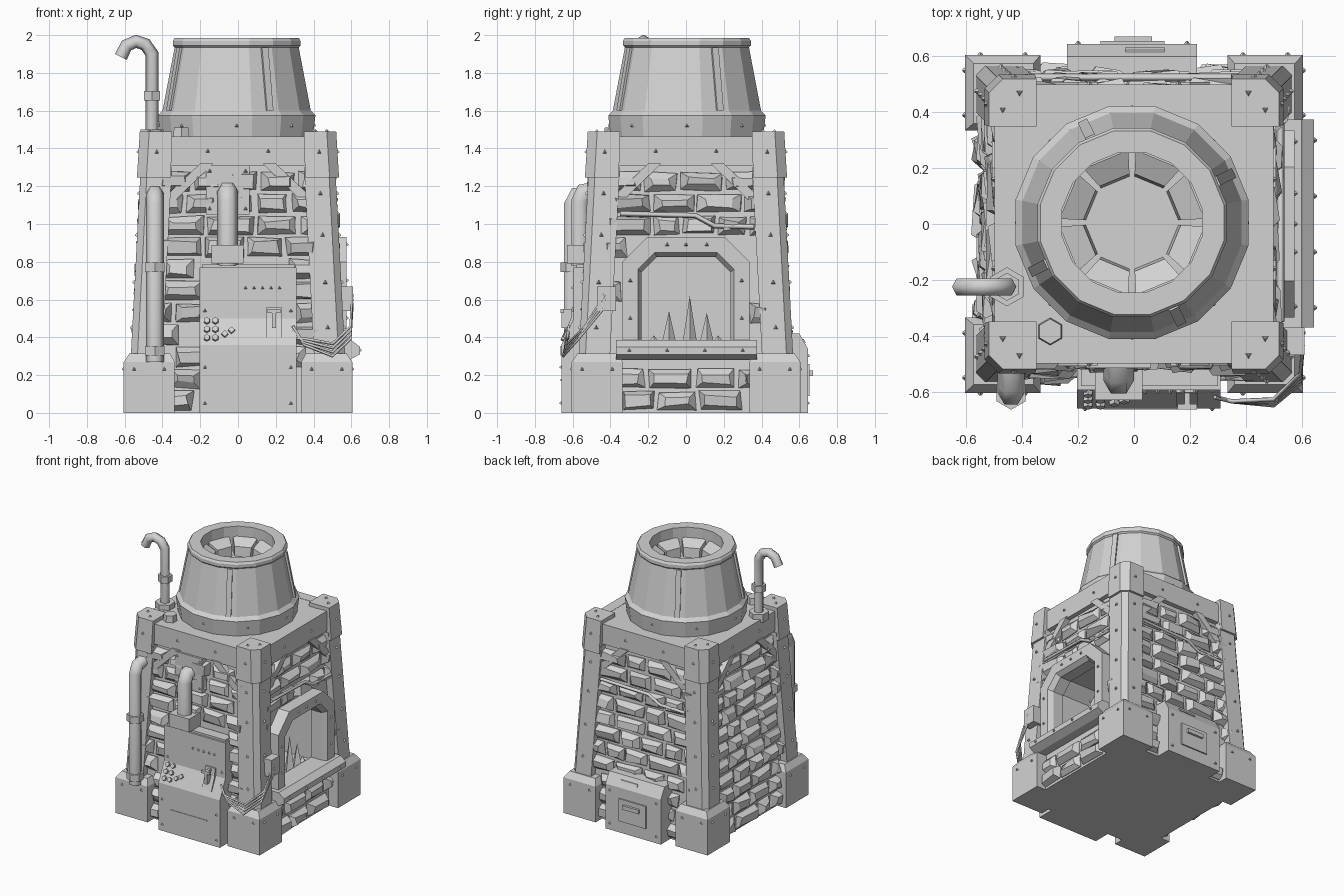
import bpy, bmesh, math, random
from mathutils import Vector, Matrix

random.seed(4)
if "Cube" in bpy.data.objects:
    bpy.data.objects.remove(bpy.data.objects["Cube"], do_unlink=True)

grey = bpy.data.materials.new("stone_grey")
grey.use_nodes = True
grey.diffuse_color = (0.65, 0.65, 0.65, 1)
grey.node_tree.nodes["Principled BSDF"].inputs["Base Color"].default_value = grey.diffuse_color

FRONT, MOUTH, BACK, PLAIN = range(4)
SIDES = (-1, 1)


def place(side, u, out, z):
    """Point on one side of the tower: u along it, out from the centre."""
    along = [(1, 0), (0, 1), (-1, 0), (0, -1)][side]
    normal = [(0, -1), (1, 0), (0, 1), (-1, 0)][side]
    return Vector((along[0] * u + normal[0] * out, along[1] * u + normal[1] * out, z))


def finish(name, bm):
    bmesh.ops.remove_doubles(bm, verts=bm.verts, dist=0.0001)
    bmesh.ops.recalc_face_normals(bm, faces=bm.faces)
    mesh = bpy.data.meshes.new(name)
    bm.to_mesh(mesh)
    bm.free()
    mesh.materials.append(grey)
    obj = bpy.data.objects.new(name, mesh)
    bpy.context.collection.objects.link(obj)
    return obj


def add_loft(bm, rings):
    rows = [[bm.verts.new(p) for p in ring] for ring in rings]
    count = len(rows[0])
    for low, high in zip(rows, rows[1:]):
        for i in range(count):
            j = (i + 1) % count
            bm.faces.new((low[i], low[j], high[j], high[i]))
    bm.faces.new(rows[0])
    bm.faces.new(rows[-1])


def loft(name, rings):
    bm = bmesh.new()
    add_loft(bm, rings)
    return finish(name, bm)


def side_box(name, side, u, out, z):
    return loft(name, [[place(side, a, b, h) for a, b in
                ((u[0], out[0]), (u[1], out[0]), (u[1], out[1]), (u[0], out[1]))] for h in z])


def side_profile(name, side, u, profile):
    return loft(name, [[place(side, a, out, z) for out, z in profile] for a in u])


def pegs(name, spots, r1, r2, depth, sides):
    bm = bmesh.new()
    for pos, normal in spots:
        turn = Vector(normal).to_track_quat('Z', 'Y').to_matrix().to_4x4()
        bmesh.ops.create_cone(bm, cap_ends=True, segments=sides, radius1=r1, radius2=r2,
                              depth=depth, matrix=Matrix.Translation(pos) @ turn)
    return finish(name, bm)


def pipe(name, points, radius, resolution=1):
    curve = bpy.data.curves.new(name, 'CURVE')
    curve.dimensions = '3D'
    curve.bevel_depth = radius
    curve.bevel_resolution = resolution
    curve.use_fill_caps = True
    line = curve.splines.new('POLY')
    line.points.add(len(points) - 1)
    for target, p in zip(line.points, points):
        target.co = (*p, 1)
    curve.materials.append(grey)
    obj = bpy.data.objects.new(name, curve)
    bpy.context.collection.objects.link(obj)


def corners(name, levels, chamfer):
    """Four copies of a corner post; each level is z, inner and outer edge."""
    for sx in SIDES:
        for sy in SIDES:
            loft(f"{name}_{'right' if sx < 0 else 'left'}_{'front' if sy < 0 else 'back'}",
                 [[(sx * x, sy * y, z) for x, y in
                   ((a, a), (b, a), (b, b - chamfer), (b - chamfer, b), (a, b))]
                  for z, a, b in levels])


def wall(z):
    return 0.53 - 0.05 * z


# Tapered stone core, with the furnace mouth cut into it
core = loft("stone_core", [[(wall(z) * x, wall(z) * y, z) for x, y in
                            ((-1, -1), (1, -1), (1, 1), (-1, 1))] for z in (0, 1.44)])


def arch(width, top, cut, base=0.36):
    return [(-width, base), (-width, top - cut), (cut - width, top),
            (width - cut, top), (width, top - cut), (width, base)]


cutter = loft("mouth_cutter", [[place(MOUTH, u, out, z) for u, z in arch(0.25, 0.84, 0.08)]
                               for out in (0.2, 0.7)])
cutter.hide_render = cutter.hide_viewport = True
cut = core.modifiers.new("mouth", 'BOOLEAN')
cut.operation, cut.object = 'DIFFERENCE', cutter

outer, middle, inner = arch(0.335, 0.93, 0.13), arch(0.255, 0.85, 0.09), arch(0.235, 0.825, 0.08)
loft("mouth_arch", [[place(MOUTH, o[0], 0.45, o[1]), place(MOUTH, o[0], 0.575, o[1]),
                     place(MOUTH, m[0], 0.575, m[1]), place(MOUTH, n[0], 0.54, n[1]),
                     place(MOUTH, n[0], 0.45, n[1])] for o, m, n in zip(outer, middle, inner)])
side_profile("mouth_sill", MOUTH, (-0.37, 0.375),
             ((0.45, 0.29), (0.59, 0.28), (0.645, 0.31), (0.645, 0.35), (0.6, 0.385), (0.45, 0.385)))
for i, (u, tall) in enumerate(((-0.09, 0.18), (0.02, 0.26), (0.11, 0.17), (0.17, 0.05), (-0.17, 0.05))):
    pegs(f"flame_{i}", [(place(MOUTH, u, 0.42, 0.36 + tall / 2), (0, 0, 1))], 0.04, 0, tall, 4)

# Rough bricks in staggered rows
for side, label in enumerate(("front", "mouth", "back", "plain")):
    bm = bmesh.new()
    for row in range(11):
        z = 0.065 + 0.116 * row
        limit = 0.33 if z < 0.3 else 0.43 - 0.03 * z
        u = -limit + random.uniform(-0.08, 0.0)
        while u < limit - 0.05:
            size = min(random.uniform(0.15, 0.27), limit + 0.04 - u)
            mid = u + size / 2
            blocked = side == MOUTH and 0.24 < z < 0.95 and abs(mid) < 0.37
            blocked |= side == FRONT and z < 0.82 and -0.2 < mid < 0.3
            if not blocked:
                rings = []
                for shrink, lift in ((0, -0.02), (0, 0.008), (random.uniform(0.02, 0.04), 0.045)):
                    ring = []
                    for a, b in ((-1, -1), (1, -1), (1, 1), (-1, 1)):
                        du = a * (size / 2 - 0.012 - shrink) + random.uniform(-0.01, 0.01)
                        dz = b * (0.048 - shrink * 0.8) + random.uniform(-0.008, 0.008)
                        rough = random.uniform(-0.018, 0.012) if shrink else 0
                        ring.append(place(side, mid + du, wall(z) + lift + rough, z + dz))
                    rings.append(ring)
                add_loft(bm, rings)
            u += size
    finish(f"bricks_{label}", bm)

    # Top beam and its two diagonal braces
    side_box(f"top_beam_{label}", side, (-0.38, 0.38), (0.42, 0.5), (1.31, 1.462))
    for s in SIDES:
        loft(f"brace_{label}_{'b' if s > 0 else 'a'}",
             [[place(side, s * u, out, z) for u, z in
               ((0.38, 1.08), (0.38, 1.15), (0.2, 1.32), (0.13, 1.32))] for out in (0.44, 0.508)])

# Corner feet, leaning posts and caps
corners("foot_block", [(0, 0.335, 0.605), (0.27, 0.335, 0.605), (0.315, 0.36, 0.575)], 0)
corners("post", [(0.25, 0.405, 0.57), (1.3, 0.35, 0.515)], 0.035)
corners("post_cap", [(1.245, 0.355, 0.535), (1.49, 0.35, 0.52)], 0.05)
loft("deck", [[(0.49 * x, 0.49 * y, z) for x, y in ((-1, -1), (1, -1), (1, 1), (-1, 1))]
              for z in (1.42, 1.46)])

# Chimney drum with ribs and an inner ring of slabs
hub = Vector((-0.007, 0.005, 0))


def around(angle, r, z):
    return hub + Vector((r * math.cos(angle), r * math.sin(angle), z))


step = math.tau / 16
profile = ((0.41, 1.45), (0.425, 1.575), (0.4, 1.6), (0.335, 1.935), (0.345, 1.945),
           (0.345, 1.97), (0.335, 1.985), (0.255, 1.985), (0.255, 1.8))
loft("chimney_drum", [[around(step * (i + 0.5), r, z) for i in range(16)] for r, z in profile])
for i in range(4):
    a = math.radians(26 + 90 * i)
    loft(f"drum_rib_{i}", [[around(a + t / r, r + lift, z) for t, lift in
                            ((-0.018, -0.03), (0.018, -0.03), (0.018, 0.012), (-0.018, 0.012))]
                           for r, z in ((0.395, 1.6), (0.333, 1.935))])
for i in range(8):
    a, b = (math.radians(45 * i + t) for t in (3, 42))
    loft(f"flue_slab_{i}", [[around(t, 0.26, 1.79), around(t, 0.26, 1.91),
                             around(t, 0.175, 1.87), around(t, 0.165, 1.79)] for t in (a, b)])

# Control console
side_profile("console", FRONT, (-0.205, 0.31),
             ((0.45, 0), (0.66, 0), (0.66, 0.36), (0.595, 0.5), (0.595, 0.77), (0.45, 0.77)))
side_box("console_lid", FRONT, (-0.19, 0.3), (0.5, 0.58), (0.765, 0.785))
slope = (0, -0.9, 0.42)


def desk(u, z):
    return place(FRONT, u, 0.66 - 0.46 * (z - 0.36), z)


pegs("console_knobs", [(desk(u, z), slope) for u in (-0.165, -0.12) for z in (0.395, 0.44, 0.485)],
     0.02, 0.017, 0.03, 6)
pegs("console_switches", [(desk(u, z), slope) for u, z in ((-0.07, 0.415), (-0.035, 0.435))],
     0.02, 0.018, 0.03, 4)
pegs("console_lights", [(place(FRONT, 0.04 + 0.045 * i, 0.598, 0.66), (0, -1, 0)) for i in range(5)],
     0.014, 0.005, 0.02, 3)
side_profile("lever_plate", FRONT, (0.15, 0.23),
             ((0.6, 0.4), (0.65, 0.4), (0.61, 0.5), (0.604, 0.56), (0.58, 0.56)))
side_box("lever", FRONT, (0.18, 0.2), (0.6, 0.66), (0.45, 0.55))
side_box("lever_grip", FRONT, (0.155, 0.225), (0.645, 0.665), (0.53, 0.55))
side_box("console_slot", FRONT, (-0.11, 0.2), (0.65, 0.664), (0.17, 0.18))

# Bent pipes with collars and fittings
pipe("vent_pipe", [(-0.055, -0.56, 0.78), (-0.055, -0.56, 1.12), (-0.055, -0.54, 1.17),
                   (-0.055, -0.44, 1.185)], 0.055)
side_box("vent_base", FRONT, (-0.14, 0.03), (0.49, 0.63), (0.79, 0.89))
side_box("vent_wall_plate", FRONT, (-0.17, 0.06), (0.44, 0.515), (1.05, 1.31))
pipe("side_pipe", [(-0.44, -0.605, 0.27), (-0.44, -0.605, 1.1), (-0.44, -0.58, 1.155),
                   (-0.44, -0.46, 1.165)], 0.048)
pipe("roof_pipe", [(-0.455, -0.225, 1.45), (-0.455, -0.225, 1.9), (-0.49, -0.225, 1.95),
                   (-0.54, -0.225, 1.967), (-0.59, -0.225, 1.945), (-0.62, -0.225, 1.885)], 0.035)
up = (0, 0, 1)
pegs("side_pipe_collars", [((-0.44, -0.605, z), up) for z in (0.33, 0.77)], 0.06, 0.06, 0.05, 6)
pegs("roof_pipe_collar", [((-0.455, -0.225, 1.68), up)], 0.05, 0.05, 0.05, 6)
pegs("roof_pipe_flange", [((-0.455, -0.225, 1.47), up)], 0.07, 0.07, 0.06, 6)
pegs("roof_plug", [((-0.3, -0.385, 1.48), up)], 0.05, 0.045, 0.06, 6)

# Slack cables running to a plug beside the mouth
for i in range(4):
    h = 0.022 * i
    pipe(f"cable_{i}", [(0.29, -0.62, 0.46 - h), (0.35, -0.635, 0.36 + h / 2), (0.5, -0.65 + h / 3, 0.3 + h),
                        (0.595, -0.57 + h / 2, 0.39 + h), (0.605, -0.43, 0.56 + h)], 0.008, 0)
side_box("cable_plug", MOUTH, (-0.47, -0.37), (0.5, 0.61), (0.54, 0.67))
for side, label in ((MOUTH, "mouth"), (BACK, "back")):
    pipe(f"wall_rod_{label}", [place(side, u, 0.525, z) for u, z in
                               ((-0.35, 1.055), (0.05, 1.045), (0.15, 0.99), (0.36, 0.985))], 0.014, 0)

# Rear service box
side_profile("service_box", BACK, (-0.225, 0.24),
             ((0.45, 0), (0.645, 0), (0.645, 0.34), (0.6, 0.42), (0.45, 0.42)))
side_box("service_hatch", BACK, (-0.11, 0.12), (0.63, 0.655), (0.09, 0.26))
side_box("service_handle", BACK, (-0.065, 0.07), (0.64, 0.672), (0.195, 0.225))
side_profile("service_vent", BACK, (-0.11, 0.03), ((0.6, 0.37), (0.634, 0.37), (0.624, 0.39), (0.6, 0.39)))

# Pointed rivets
spots = []
for side in range(4):
    normal = place(side, 0, 1, 0)
    rows = [(u, 0.503, 1.385) for u in (-0.16, 0.16)]
    for s in SIDES:
        rows += [(s * 0.43, 0.53, 1.38)]
        rows += [(s * (0.5 - 0.055 * z), 0.588 - 0.0524 * z, z) for z in (0.45, 0.69, 0.94, 1.16)]
        rows += [(s * u, 0.608, 0.23) for u in (0.39, 0.55)]
    if side == FRONT:
        rows += [(u, out, z) for u in (-0.175, 0.28) for out, z in ((0.662, 0.05), (0.662, 0.24), (0.597, 0.54))]
        rows += [(u, 0.518, z) for u in (-0.15, 0.04) for z in (1.08, 1.28)]
    if side == MOUTH:
        rows += [(u, 0.578, 0.89) for u in (-0.1, 0, 0.11)] + [(u, 0.648, 0.33) for u in (-0.3, -0.1, 0.1, 0.3)]
        rows += [(s * 0.295, 0.578, z) for s in SIDES for z in (0.5, 0.7)]
    if side == BACK:
        rows += [(u, 0.648, z) for u in (-0.19, 0.2) for z in (0.05, 0.3)]
    spots += [(place(side, *row), normal) for row in rows]
for sx in SIDES:
    for sy in SIDES:
        spots += [((sx * x, sy * y, 1.493), up) for x, y in ((0.41, 0.47), (0.47, 0.41))]
for i in range(8):
    a = step * 2 * i
    spots.append((around(a, 0.412, 1.52), (math.cos(a), math.sin(a), 0)))
pegs("rivets", spots, 0.016, 0.004, 0.014, 3)
